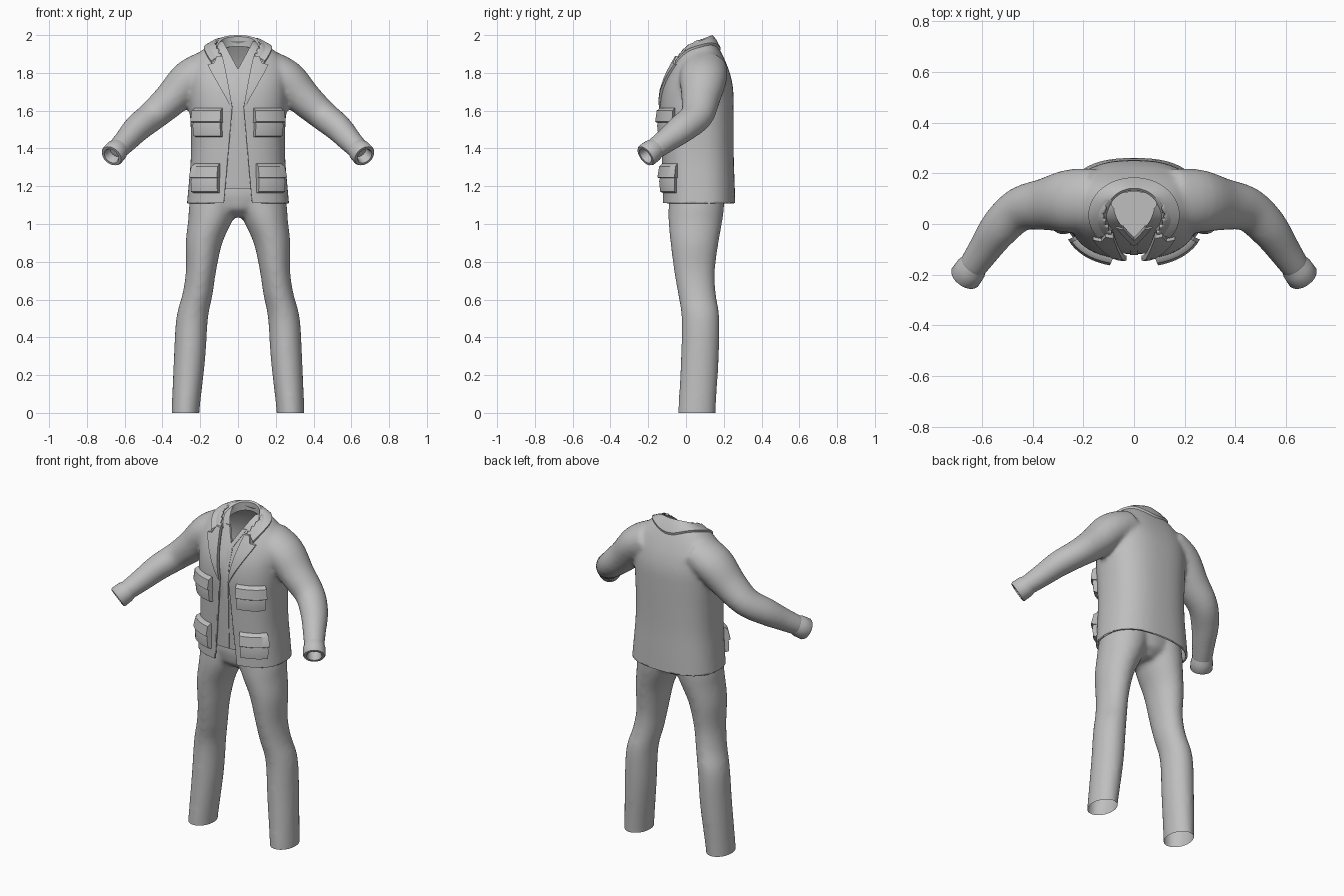
import bpy, bmesh, math
from mathutils import Vector
from mathutils.bvhtree import BVHTree

cube = bpy.data.objects.get("Cube")
if cube:
    bpy.data.objects.remove(cube)

cloth = bpy.data.materials.new("grey_cloth")
cloth.use_nodes = True
cloth.diffuse_color = (0.52, 0.52, 0.52, 1)
cloth.node_tree.nodes["Principled BSDF"].inputs["Base Color"].default_value = cloth.diffuse_color
X, Y, Z = Vector((1, 0, 0)), Vector((0, 1, 0)), Vector((0, 0, 1))


# ---------- helpers ----------
def make(name, bm, recalc=True):
    if recalc:
        bmesh.ops.recalc_face_normals(bm, faces=bm.faces)
    me = bpy.data.meshes.new(name)
    bm.to_mesh(me)
    bm.free()
    ob = bpy.data.objects.new(name, me)
    bpy.context.collection.objects.link(ob)
    me.materials.append(cloth)
    return ob


def dense(path, k=4):
    """Catmull-Rom interpolation of tuples."""
    p = [path[0]] + list(path) + [path[-1]]
    out = []
    for i in range(1, len(p) - 2):
        for j in range(k):
            t = j / k
            out.append(tuple(
                0.5 * (2 * b + (c - a) * t + (2 * a - 5 * b + 4 * c - d) * t * t
                       + (3 * b - a - 3 * c + d) * t ** 3)
                for a, b, c, d in zip(*p[i - 1:i + 3])))
    return out + [path[-1]]


def ring(c, u, v, ru, rv, power=2.0, n=40):
    pts = []
    for i in range(n):
        a = math.tau * i / n
        ca, sa = math.cos(a), math.sin(a)
        pts.append(c + u * math.copysign(abs(ca) ** (2 / power), ca) * ru
                   + v * math.copysign(abs(sa) ** (2 / power), sa) * rv)
    return pts


def loft(bm, rings, caps=True):
    rows = [[bm.verts.new(p) for p in r] for r in rings]
    for a, b in zip(rows, rows[1:]):
        for i in range(len(a)):
            j = (i + 1) % len(a)
            bm.faces.new((a[i], a[j], b[j], b[i]))
    if caps:
        bm.faces.new(rows[0])
        bm.faces.new(rows[-1])


def tube(path, s):
    """Rings square to a path of (x, y, z, radius across, radius in depth)."""
    rings = []
    for i, (x, y, z, a, b) in enumerate(path):
        p, q = path[max(i - 1, 0)], path[min(i + 1, len(path) - 1)]
        t = Vector((s * (q[0] - p[0]), q[1] - p[1], q[2] - p[2])).normalized()
        v = (Y - t * t.dot(Y)).normalized()
        rings.append(ring(Vector((s * x, y, z)), t.cross(v), v, a, b))
    return rings


def fuse(ob):
    """Weld overlapping solids into one soft skin."""
    m = ob.modifiers.new("weld", "REMESH")
    m.mode, m.voxel_size = "VOXEL", 0.012
    m = ob.modifiers.new("soften", "SMOOTH")
    m.factor, m.iterations = 0.5, 10
    ev = ob.evaluated_get(bpy.context.evaluated_depsgraph_get())
    me = bpy.data.meshes.new_from_object(ev)
    ob.modifiers.clear()
    ob.data = me
    bm = bmesh.new()
    bm.from_mesh(me)
    return bm


def cut(bm, co, no, clear=False, keep=lambda c: True):
    faces = [f for f in bm.faces if keep(f.calc_center_median())]
    geom = faces + list({e for f in faces for e in f.edges}) + list({v for f in faces for v in f.verts})
    bmesh.ops.bisect_plane(bm, geom=geom, plane_co=co, plane_no=no, clear_outer=clear)


def drop(bm, rule):
    gone = [f for f in bm.faces if rule(f.calc_center_median())]
    bmesh.ops.delete(bm, geom=gone, context="FACES")


def store(ob, bm):
    bm.to_mesh(ob.data)
    bm.free()
    if not ob.data.materials:
        ob.data.materials.append(cloth)


def drape(name, tree, rows, angular=False, cols=8):
    """Closed patches on both sides, rows of (z, start, end, lift)."""
    for s, side in ((1, "left"), (-1, "right")):
        bm, rings = bmesh.new(), []
        for z, a, b, lift in rows:
            front, back = [], []
            for i in range(cols + 1):
                w = a + (b - a) * i / cols
                if angular:
                    w = math.radians(w)
                    o, d = Vector((0, 0.06, z)), Vector((s * math.sin(w), -math.cos(w), 0))
                else:
                    o, d = Vector((s * w, 0.06, z)), -Y
                hit = tree.ray_cast(o, d)[0] or o + d * 0.1
                front.append(hit + d * lift)
                back.append(hit - d * 0.008)
            rings.append(front + back[::-1])
        loft(bm, rings)
        make(side + "_" + name, bm)


# ---------- jacket: body and sleeves welded, then opened ----------
# (z, half width, front y, back y)
torso = dense([(1.06, .275, -.125, .262), (1.2, .262, -.125, .258), (1.35, .25, -.13, .253),
               (1.5, .25, -.133, .252), (1.62, .257, -.138, .252), (1.72, .262, -.125, .249),
               (1.8, .262, -.095, .232), (1.87, .235, -.06, .205), (1.92, .19, -.03, .18),
               (1.955, .145, -.005, .16), (1.985, .1, .03, .143)])


def body_rings(inset, rows):
    return [ring(Vector((0, (f + b) / 2, z - inset * .6)), X, Y, w - inset,
                 (b - f) / 2 - inset, 2.5, 64) for z, w, f, b in rows]


sleeve = dense([(.15, .095, 1.825, .1, .125), (.255, .09, 1.765, .105, .125), (.35, .078, 1.665, .093, .103),
                (.45, .058, 1.575, .08, .088), (.53, -.015, 1.51, .074, .08),
                (.59, -.1, 1.445, .064, .066), (.645, -.18, 1.387, .055, .056)])
bm = bmesh.new()
loft(bm, body_rings(0, torso))
for s in (1, -1):
    loft(bm, tube(sleeve, s))
jacket = make("jacket", bm)
bm = fuse(jacket)
skin = BVHTree.FromBMesh(bm)
cut(bm, (0, 0, 1.11), (0, 0, -1), True)
front = lambda c: c.y < .03 and abs(c.x) < .15
for s in (1, -1):
    cut(bm, (s * .03, 0, 1.62), (s * .51, 0, .045), keep=front)
    cut(bm, (s * .03, 0, 1.62), (s * .31, 0, -.06), keep=front)
gap = lambda z: .03 + (.088 * (1.62 - z) if z < 1.62 else .194 * (z - 1.62))
drop(bm, lambda c: c.y < .03 and abs(c.x) < gap(c.z))
drop(bm, lambda c: c.z > 1.85 and (c.x / .12) ** 2 + ((c.y - .035) / .11) ** 2 < 1)
store(jacket, bm)
m = jacket.modifiers.new("cloth_thickness", "SOLIDIFY")
m.thickness, m.offset = .012, -1

# ---------- cuffs with a rolled-in rim ----------
for s, side in ((1, "left"), (-1, "right")):
    bm = bmesh.new()
    a, b = Vector((s * .63, -.158, 1.403)), Vector((s * .67, -.215, 1.36))
    t = (b - a).normalized()
    v = (Y - t * t.dot(Y)).normalized()
    profile = ((0, .054), (.35, .062), (.9, .063), (1, .058), (1, .044), (.9, .038), (.2, .036))
    loft(bm, [ring(a.lerp(b, k), t.cross(v), v, r, r, n=24) for k, r in profile], False)
    make(side + "_cuff", bm, False)
    ob = bpy.context.collection.objects[side + "_cuff"]
    if s * 1 and ob.data.polygons[0].normal.dot(ob.data.polygons[0].center - a) < 0:
        ob.data.flip_normals()

# ---------- collar ----------
bm, sections = bmesh.new(), []
for i in range(49):
    a = math.radians(-38 + 256 * i / 48)
    ca, sa = math.cos(a), math.sin(a)
    inner = Vector((.106 * ca, .035 + .1 * sa, 0))
    outer = Vector((.176 * ca, .035 + .145 * sa, 0))
    d = .135 - inner.y
    inner.z = 2 - .3 * d - 2.6 * d * d
    outer = skin.ray_cast(outer + Z * 1.7, Z)[0]
    mid = inner.lerp(outer, .45)
    out = Vector((ca, sa, 0))
    sections.append([inner - Z * .06 - out * .002, inner - Z * .008 - out * .003, inner + out * .006,
                     mid + Z * .014 + out * .004, outer + Z * .012 + out * .004,
                     outer - Z * .006, mid - Z * .012, inner - Z * .06 + out * .01])
loft(bm, sections)
make("collar", bm)

# ---------- lapels and patch pockets ----------
drape("lapel", skin, [(1.61, .029, .034, .006), (1.66, .037, .06, .012), (1.71, .046, .088, .014),
                      (1.77, .057, .122, .014), (1.81, .065, .145, .014), (1.845, .072, .162, .013),
                      (1.852, .074, .128, .013), (1.89, .082, .112, .013)])
for label, z, a, b in (("chest", 1.46, 24, 61), ("hip", 1.165, 29, 64)):
    drape(label + "_pocket", skin, [(z, a, b, .006), (z + .006, a, b, .022), (z + .06, a, b, .027),
                                    (z + .11, a, b, .015)], True)
    drape(label + "_pocket_flap", skin, [(z + .078, a - 1, b + 1, .03), (z + .082, a - 1, b + 1, .036),
                                         (z + .14, a - 1, b + 1, .024), (z + .155, a - 1, b + 1, .004)], True)

# ---------- shirt with a V neck ----------
rows = [r for r in torso if 1.17 < r[0] < 1.98]
bm = bmesh.new()
loft(bm, body_rings(.02, rows), False)
bmesh.ops.recalc_face_normals(bm, faces=bm.faces)
shirt_skin = BVHTree.FromBMesh(bm)
for s in (1, -1):
    cut(bm, (0, 0, 1.82), (s, 0, -.54), keep=lambda c: c.y < .06 and c.z > 1.7)
drop(bm, lambda c: c.y < .06 and abs(c.x) < .54 * (c.z - 1.82))
make("shirt", bm, False)
drape("neckline_band", shirt_skin, [(z, max(0, .54 * (z - 1.82)), .54 * (z - 1.77), .006)
                                    for z in (1.78, 1.82, 1.86, 1.9)])
drape("placket", shirt_skin, [(z, 0, .016, .004) for z in (1.19, 1.3, 1.45, 1.6, 1.7, 1.79)])

# ---------- trousers: two legs and a seat welded, open at the hems ----------
# (centre x, centre y, z, half width, half depth)
leg = dense([(.278, .057, -.05, .074, .1), (.277, .058, .02, .074, .099), (.257, .073, .28, .083, .1),
             (.243, .077, .5, .084, .1), (.214, .058, .63, .08, .1), (.196, .045, .75, .08, .108),
             (.18, .045, .9, .097, .127), (.146, .05, 1.02, .118, .143), (.128, .055, 1.1, .13, .147),
             (.11, .058, 1.22, .125, .145)])
bm = bmesh.new()
for s in (1, -1):
    loft(bm, [ring(Vector((s * x, y, z)), X, Y, a, b) for x, y, z, a, b in leg])
loft(bm, [ring(Vector((0, .055, z)), X, Y, w, d) for z, w, d in
          ((1.035, .06, .08), (1.08, .16, .135), (1.15, .235, .148), (1.22, .23, .145))])
trousers = make("trousers", bm)
bm = fuse(trousers)
cut(bm, (0, 0, 0), (0, 0, -1), True)
store(trousers, bm)

# ---------- soft shading with crisp seams ----------
bpy.ops.object.select_all(action="DESELECT")
for ob in bpy.context.collection.objects:
    if ob.type == "MESH":
        ob.select_set(True)
        bpy.context.view_layer.objects.active = ob
bpy.ops.object.shade_smooth_by_angle(angle=math.radians(40))
